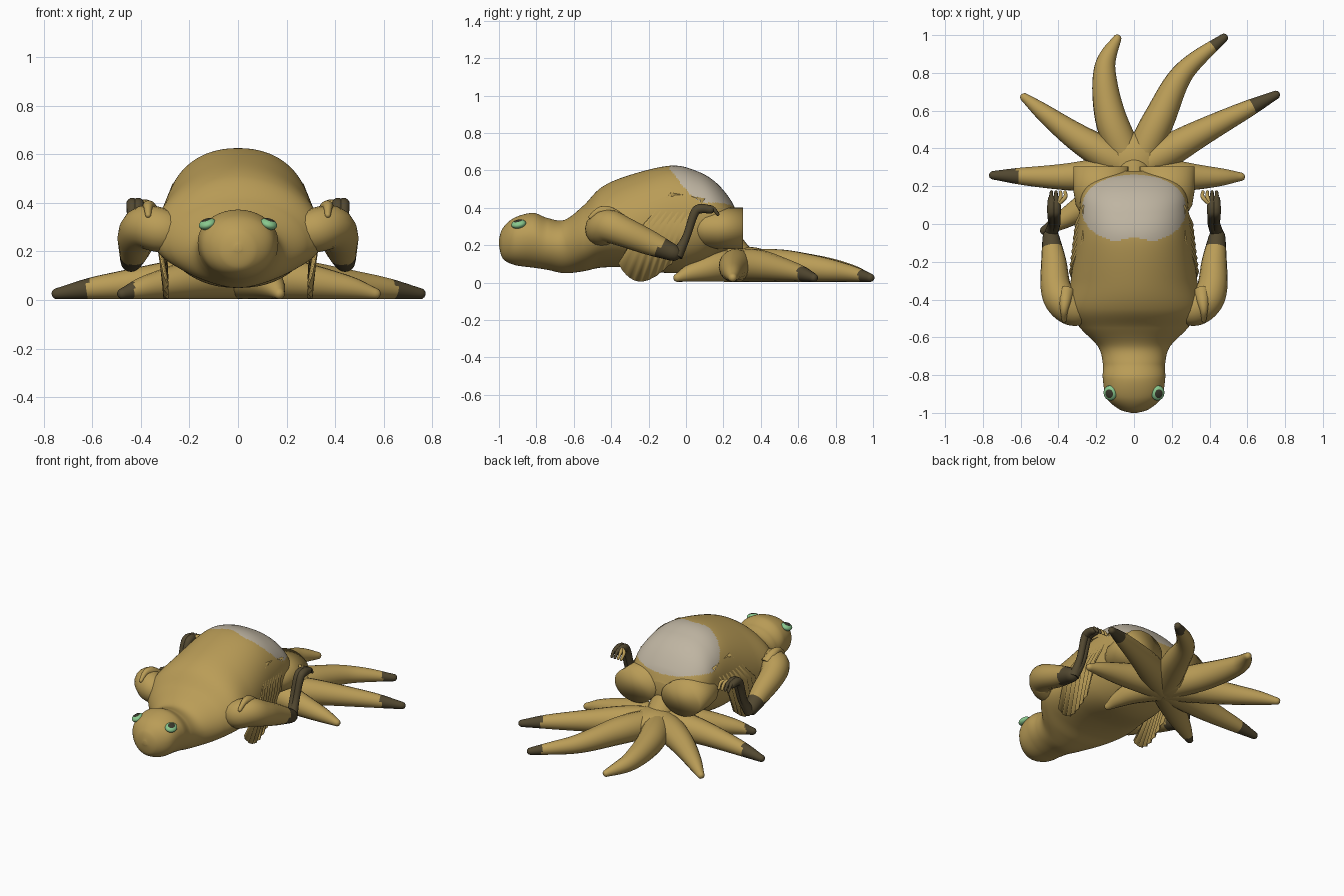
import bpy, bmesh, math
from mathutils import Vector, Matrix

if "Cube" in bpy.data.objects:
    bpy.data.objects.remove(bpy.data.objects["Cube"], do_unlink=True)


def material(name, colour):
    mat = bpy.data.materials.new(name)
    mat.use_nodes = True
    rgba = (*colour, 1)
    mat.diffuse_color = rgba
    mat.node_tree.nodes["Principled BSDF"].inputs["Base Color"].default_value = rgba
    return mat


tan = material("tan skin", (0.49, 0.335, 0.095))
grey = material("pale grey patch", (0.52, 0.46, 0.36))
dark = material("dark brown tips", (0.085, 0.065, 0.03))
green = material("green eye", (0.25, 0.58, 0.27))
black = material("dark pupil", (0.04, 0.04, 0.025))


def spline(points, steps):
    """Smooth curve through tuples of any length."""
    pts = [points[0], *points, points[-1]]
    out = []
    for a, b, c, d in zip(pts, pts[1:], pts[2:], pts[3:]):
        for i in range(steps):
            t = i / steps
            out.append([q + t * (r - p) / 2 + t * t * (p - 2.5 * q + 2 * r - s / 2)
                        + t ** 3 * (1.5 * (q - r) + (s - p) / 2)
                        for p, q, r, s in zip(a, b, c, d)])
    out.append(list(points[-1]))
    return out


def finish(name, bm, mats, rule=None, angle=60):
    bmesh.ops.recalc_face_normals(bm, faces=bm.faces)
    if rule:
        for f in bm.faces:
            f.material_index = int(rule(f.calc_center_median()))
    mesh = bpy.data.meshes.new(name)
    bm.to_mesh(mesh)
    bm.free()
    for m in mats:
        mesh.materials.append(m)
    obj = bpy.data.objects.new(name, mesh)
    bpy.context.collection.objects.link(obj)
    bpy.ops.object.select_all(action="DESELECT")
    obj.select_set(True)
    bpy.context.view_layer.objects.active = obj
    bpy.ops.object.shade_smooth_by_angle(angle=math.radians(angle))
    return obj


def loft(name, rings, mats, rule=None, angle=60):
    bm = bmesh.new()
    loops = [[bm.verts.new(p) for p in ring] for ring in rings]
    n = len(loops[0])
    for a, b in zip(loops, loops[1:]):
        for i in range(n):
            j = (i + 1) % n
            bm.faces.new((a[i], a[j], b[j], b[i]))
    bm.faces.new(loops[0])
    bm.faces.new(loops[-1])
    return finish(name, bm, mats, rule, angle)


def tube(name, points, mats=(tan,), rule=None, sides=16, steps=8):
    """Round tapered tube with a rounded end; each point is x, y, z, radius."""
    path = spline(points, steps)
    centres = [Vector(p[:3]) for p in path]
    way = (centres[-1] - centres[-2]).normalized()
    r = path[-1][3]
    radii = [p[3] for p in path]
    for k in (0.5, 0.8, 0.97):
        centres.append(Vector(path[-1][:3]) + way * r * k)
        radii.append(r * math.sqrt(1 - k * k))
    rings, side = [], None
    for i, c in enumerate(centres):
        d = (centres[min(i + 1, len(centres) - 1)] - centres[max(i - 1, 0)]).normalized()
        if side is None:
            side = d.orthogonal()
        side = (side - d * side.dot(d)).normalized()
        up = d.cross(side)
        rings.append([c + radii[i] * (side * math.cos(a) + up * math.sin(a))
                      for a in (math.tau * k / sides for k in range(sides))])
    return loft(name, rings, mats, rule)


def ellipsoid(name, centre, size, mats, turn=Matrix(), rule=None):
    bm = bmesh.new()
    bmesh.ops.create_uvsphere(bm, u_segments=32, v_segments=20, radius=1)
    if rule:
        for f in bm.faces:
            f.material_index = int(rule(f.calc_center_median()))
    bm.transform(Matrix.Translation(centre) @ turn @ Matrix.Diagonal((*size, 1)))
    return finish(name, bm, mats)


# Head and body: y, bottom, top, half width, height of widest line, squareness
stations = [
    (-1.0, 0.2, 0.23, 0.015, 0.21, 2), (-0.98, 0.13, 0.29, 0.08, 0.21, 2),
    (-0.92, 0.095, 0.345, 0.145, 0.23, 2.1), (-0.82, 0.08, 0.372, 0.165, 0.24, 2),
    (-0.74, 0.068, 0.345, 0.165, 0.21, 2), (-0.65, 0.05, 0.335, 0.19, 0.2, 2),
    (-0.55, 0.06, 0.41, 0.285, 0.23, 2), (-0.45, 0.08, 0.51, 0.35, 0.25, 1.9),
    (-0.3, 0.08, 0.575, 0.335, 0.26, 2), (-0.08, 0.05, 0.625, 0.305, 0.31, 2.2),
    (0.06, 0.08, 0.595, 0.29, 0.34, 2.3), (0.16, 0.14, 0.535, 0.275, 0.34, 2.2),
    (0.24, 0.18, 0.44, 0.22, 0.31, 2.1), (0.28, 0.23, 0.35, 0.1, 0.29, 2),
]
rings = []
for y, low, high, wide, mid, power in spline(stations, 20):
    ring = []
    for k in range(160):
        c, s = math.cos(math.tau * k / 160), math.sin(math.tau * k / 160)
        x = math.copysign(abs(c) ** (2 / power), c) * wide
        z = math.copysign(abs(s) ** (2 / power), s)
        ring.append((x, y, mid + z * (high - mid if s > 0 else mid - low)))
    rings.append(ring)
loft("body", rings, [tan, grey],
     lambda c: c.z > 0.38 and c.y > -0.07 - 0.2 * abs(c.x)
     and abs(c.x / 0.275) ** 2.2 + abs((c.y - 0.08) / 0.18) ** 2.2 < 1)

# Ground arms spread like a star around the hub: points outwards, dark tip length
arms = [
    ([(-0.35, 0.25), (-0.745, 0.258)], 0.13),
    ([(-0.31, 0.465), (-0.58, 0.67)], 0),
    ([(-0.12, 0.55), (-0.155, 0.82), (-0.09, 0.98)], 0),
    ([(0.13, 0.55), (0.26, 0.8), (0.475, 0.985)], 0.075),
    ([(0.35, 0.48), (0.75, 0.683)], 0.13),
    ([(0.3, 0.25), (0.565, 0.25)], 0),
    ([(-0.25, 0.1), (-0.475, -0.035)], 0.05),
    ([(0.11, 0.12), (0.17, -0.045)], 0),
]
hub = Vector((0, 0.28))
for number, (points, reach) in enumerate(arms):
    path = spline([tuple(hub), *points], 8)
    profile = spline([(0.083,), (0.088,), (0.072,), (0.049,), (0.023,)], len(path) - 1)
    solid = []
    for i, (x, y) in enumerate(path):
        r = profile[i * 4][0]
        solid.append((x, y, r + 0.003, r))
    tip = Vector(points[-1])
    tube(f"ground_arm_{number + 1}", solid, [tan, dark],
         lambda c: (c.xy - tip).length < reach, 18, 3)

# Hub and neck joining the star to the body
ellipsoid("hub", (0, 0.33, 0.097), (0.15, 0.155, 0.094), [tan])
tube("neck", [(0, 0.3, 0.1, 0.09), (0, 0.24, 0.17, 0.09), (0, 0.15, 0.27, 0.1)])

for sign, label in ((1, "left"), (-1, "right")):
    # Flat-ended rear lobe
    lobe = []
    for y, size in ((0.02, 0.6), (0.1, 0.92), (0.17, 1), (0.305, 1)):
        lobe.append([(sign * (0.175 + 0.145 * size * math.cos(a)), y,
                      0.29 + 0.11 * size * math.sin(a))
                     for a in (math.tau * k / 40 for k in range(40))])
    loft(f"{label}_rear_lobe", lobe, [tan], angle=180)

    # Limb, flattened forearm and hand
    tube(f"{label}_upper_limb", [
        (sign * 0.22, -0.42, 0.27, 0.07), (sign * 0.31, -0.45, 0.285, 0.09),
        (sign * 0.38, -0.41, 0.3, 0.09),
        (sign * 0.415, -0.33, 0.27, 0.08), (sign * 0.425, -0.2, 0.215, 0.067),
        (sign * 0.44, -0.07, 0.16, 0.045)], [tan, dark],
        lambda c: c.y > -0.12 + 0.89 * (c.z - 0.21))
    for k, x in enumerate((0.412, 0.435)):
        tube(f"{label}_forearm_{k + 1}", [
            (sign * 0.44, -0.05, 0.145, 0.035), (sign * x, 0, 0.24, 0.022),
            (sign * x, 0.045, 0.37, 0.024), (sign * x, 0.08, 0.395, 0.026),
            (sign * x, 0.13, 0.39, 0.022)], [dark], sides=12)
    for k in range(4):
        x = sign * (0.365 + 0.024 * k)
        tube(f"{label}_finger_{k + 1}", [
            (sign * 0.41, 0.1, 0.4, 0.012), (x, 0.14, 0.4, 0.011),
            (x, 0.17, 0.365, 0.009)], [tan if k < 2 else dark], sides=8, steps=4)
    # Small shoulder knob
    tube(f"{label}_shoulder_knob", [
        (sign * 0.36, -0.36, 0.33, 0.045), (sign * 0.365, -0.41, 0.375, 0.032),
        (sign * 0.37, -0.46, 0.385, 0.02), (sign * 0.37, -0.51, 0.35, 0.012)])

    # Pleated side fin
    bm = bmesh.new()
    rows = []
    count = 14
    for k in range(count + 1):
        t = k / count
        fold = 0.007 * (-1) ** k
        top = Vector((sign * 0.27, -0.08 + 0.18 * t, 0.48 - 0.03 * t))
        middle = Vector((sign * (0.338 - 0.03 * t + fold), -0.25 + 0.25 * t, 0.28))
        foot = Vector((sign * (0.3 + fold), -0.36 + 0.28 * t,
                       0.1 - 0.095 * math.sin(math.pi * t ** 0.8)))
        rows.append([bm.verts.new(p) for p in (top, middle, foot)])
    for a, b in zip(rows, rows[1:]):
        for i in range(2):
            bm.faces.new((a[i], a[i + 1], b[i + 1], b[i]))
    fin = finish(f"{label}_pleated_fin", bm, [tan])
    fin.modifiers.new("thickness", "SOLIDIFY").thickness = 0.008

    # Eye with a dark pupil on its upper face
    tilt = Matrix.Rotation(sign * 0.3, 4, "Y") @ Matrix.Rotation(0.2, 4, "X")
    ellipsoid(f"{label}_eye", (sign * 0.126, -0.895, 0.313), (0.036, 0.04, 0.022),
              [green, black], tilt, lambda c: c.z > 0.83)
